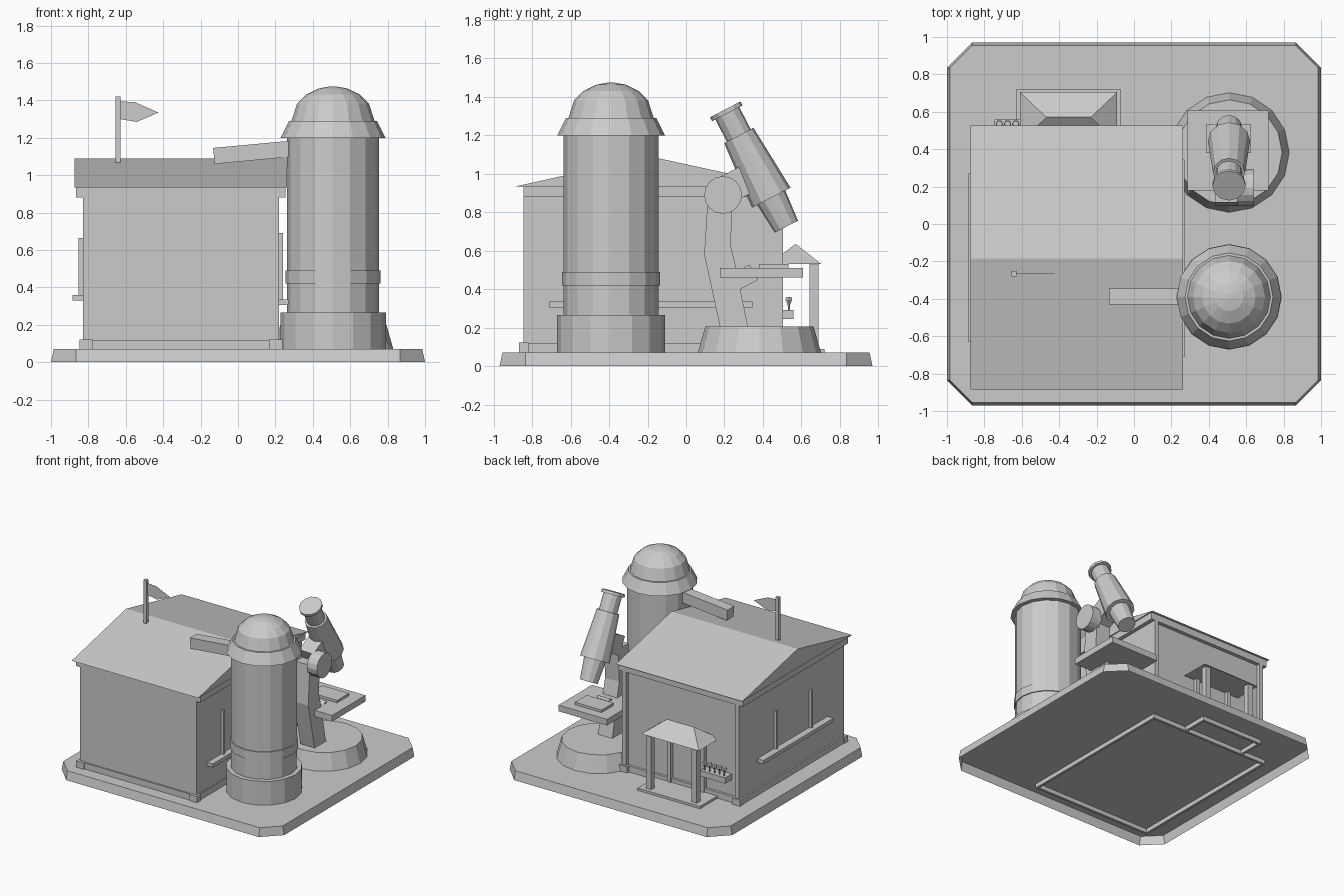
import bpy, bmesh, math
from mathutils import Matrix

cube = bpy.data.objects.get("Cube")
if cube:
    bpy.data.objects.remove(cube, do_unlink=True)

grey = bpy.data.materials.new("plain_grey")
grey.use_nodes = True
grey.diffuse_color = (0.6, 0.6, 0.6, 1)
grey.node_tree.nodes["Principled BSDF"].inputs["Base Color"].default_value = (0.6, 0.6, 0.6, 1)
GROUND = 0.071


def loft(name, rings, place=None, bottom=True):
    """Skin a stack of matching closed rings and cap the ends."""
    bm = bmesh.new()
    rows = [[bm.verts.new(p) for p in ring] for ring in rings]
    n = len(rows[0])
    for a, b in zip(rows, rows[1:]):
        for i in range(n):
            j = (i + 1) % n
            bm.faces.new((a[i], a[j], b[j], b[i]))
    if bottom:
        bm.faces.new(rows[0][::-1])
    bm.faces.new(rows[-1])
    bmesh.ops.recalc_face_normals(bm, faces=bm.faces)
    if place:
        bm.transform(place)
    me = bpy.data.meshes.new(name)
    bm.to_mesh(me)
    bm.free()
    me.materials.append(grey)
    ob = bpy.data.objects.new(name, me)
    bpy.context.collection.objects.link(ob)
    return ob


def box(name, x, y, z, place=None):
    rings = [[(x[0], y[0], h), (x[1], y[0], h), (x[1], y[1], h), (x[0], y[1], h)] for h in z]
    return loft(name, rings, place)


def lathe(name, profile, sides, place):
    """Turn (radius, height) points about the local z axis."""
    turn = [2 * math.pi * i / sides for i in range(sides)]
    return loft(name, [[(r * math.cos(a), r * math.sin(a), h) for a in turn] for r, h in profile], place)


def prism(name, x, outline):
    """Extrude a (y, z) outline along x."""
    return loft(name, [[(px, y, z) for y, z in outline] for px in x])


def at(x, y, z, axis="X", degrees=0):
    return Matrix.Translation((x, y, z)) @ Matrix.Rotation(math.radians(degrees), 4, axis)


# Ground slab with clipped corners, open underneath
def octagon(w, d, c, z):
    return [(-w, -d + c, z), (-w + c, -d, z), (w - c, -d, z), (w, -d + c, z),
            (w, d - c, z), (w - c, d, z), (-w + c, d, z), (-w, d - c, z)]


loft("ground_slab", [octagon(1, 0.97, 0.135, 0), octagon(0.985, 0.955, 0.12, 0.07)], bottom=False)

# Footings below the house and porch outlines
footings = [((-0.845, 0.235), (-0.86, -0.84)), ((-0.845, 0.235), (0.49, 0.51)),
            ((-0.845, -0.825), (-0.85, 0.5)), ((0.215, 0.235), (-0.85, 0.5)),
            ((-0.63, -0.61), (0.5, 0.71)), ((-0.09, -0.07), (0.5, 0.71)),
            ((-0.63, -0.07), (0.7, 0.72))]
for i, (x, y) in enumerate(footings):
    box(f"footing_{i}", x, y, (0.035, 0.069))

# House with recessed back wall, corner posts and gabled roof
box("house_walls", (-0.83, 0.22), (-0.845, 0.475), (GROUND, 0.93))
box("house_plinth", (-0.843, 0.23), (-0.858, 0.495), (GROUND, 0.12))
for side, x in (("right", -0.83), ("left", 0.185)):
    box("back_corner_post_" + side, (x, x + 0.035), (0.47, 0.505), (GROUND, 0.89))
    for end, y in (("front", (-0.868, -0.82)), ("back", (0.47, 0.518))):
        box(f"{end}_post_foot_{side}", (x - 0.018, x + 0.053), y, (GROUND, 0.122))
box("eaves_band", (-0.865, 0.253), (-0.845, 0.505), (0.88, 0.935))
prism("house_roof", (-0.875, 0.262), [(-0.885, 0.935), (0.527, 0.935), (-0.185, 1.09)])

# Sills and window bars on the two gable walls
for side, x, y, z, top, gap in (("right", (-0.885, -0.82), (-0.63, 0.27), 0.33, 0.665, 0.225),
                                ("left", (0.21, 0.27), (-0.71, 0.345), 0.305, 0.69, 0.34)):
    box("window_sill_" + side, x, y, (z, z + 0.03))
    bar = (-0.852, -0.825) if side == "right" else (0.215, 0.241)
    for i, s in enumerate((-1, 1)):
        mid = (y[0] + y[1]) / 2 + s * gap
        box(f"window_bar_{side}_{i}", bar, (mid - 0.01, mid + 0.01), (z + 0.03, top))

# Porch
box("porch_floor", (-0.63, -0.07), (0.47, 0.72), (GROUND, 0.09))
for i, s in enumerate((-1, 1)):
    x = -0.35 + s * 0.205
    box(f"porch_front_post_{i}", (x - 0.023, x + 0.023), (0.642, 0.688), (0.08, 0.54))
    x = -0.35 + s * 0.15
    box(f"porch_back_post_{i}", (x - 0.015, x + 0.015), (0.47, 0.505), (0.08, 0.54))


def hip(w, y0, y1, z):
    return [(-0.35 - w, y0, z), (-0.35 + w, y0, z), (-0.35 + w, y1, z), (-0.35 - w, y1, z)]


loft("porch_roof", [hip(0.26, 0.435, 0.705, 0.53), hip(0.12, 0.569, 0.571, 0.635)])

# Flower box with small plants
box("flower_box", (-0.745, -0.52), (0.47, 0.56), (0.245, 0.292))
for i in range(5):
    lathe(f"flower_{i}", [(0.005, 0.285), (0.007, 0.32), (0.02, 0.345), (0.017, 0.36)], 6,
          at(-0.72 + i * 0.044, 0.535, 0))

# Flag on the roof
box("flag_pole", (-0.655, -0.627), (-0.28, -0.252), (1.03, 1.42))
pennant = [(-0.63, 1.395), (-0.55, 1.39), (-0.425, 1.335), (-0.54, 1.285), (-0.63, 1.3)]
loft("flag_cloth", [[(x, y, z) for x, z in pennant] for y in (-0.267, -0.265)])

# Round tower with domed cap and side beam
tower = at(0.508, -0.39, 0)
lathe("tower_foot", [(0.282, GROUND), (0.282, 0.265)], 16, tower)
lathe("tower_body", [(0.246, 0.2), (0.246, 1.21)], 16, tower)
lathe("tower_band", [(0.254, 0.42), (0.254, 0.49)], 16, tower)
dome = [(0.222 * math.cos(a), 1.29 + 0.185 * math.sin(a))
        for a in (math.radians(d) for d in (0, 30, 50, 70, 86))]
lathe("tower_cap", [(0.24, 1.2), (0.28, 1.2), (0.235, 1.29)] + dome, 16, tower)
box("tower_beam", (-0.24, 0.24), (-0.043, 0.043), (-0.043, 0.043),
    at(0.11, -0.387, 1.125, "Y", -5.3))

# Microscope foot, arm and side joint
lathe("microscope_foot", [(0.32, GROUND), (0.282, 0.205)], 16, at(0.51, 0.382, 0))
prism("microscope_arm", (0.437, 0.565),
      [(0.18, 0.19), (0.325, 0.19), (0.255, 0.535), (0.232, 0.63), (0.245, 0.9), (0.115, 0.9),
       (0.095, 0.58)])
lathe("microscope_joint", [(0.098, -0.045), (0.098, 0.045)], 16, at(0.597, 0.193, 0.89, "Y", 90))

# Stage, slide and bracket
box("microscope_stage", (0.285, 0.72), (0.178, 0.608), (0.46, 0.51))
box("microscope_slide", (0.385, 0.625), (0.38, 0.533), (0.5, 0.53))
box("stage_bracket", (0.45, 0.56), (-0.09, 0.06), (-0.045, 0.045), at(0, 0.3, 0.46, "X", 28))

# Tilted viewing tube
tube = at(0.508, 0.522, 0.725, "X", 27.5)
lathe("tube_lens", [(0.068, 0), (0.083, 0.18)], 12, tube)
lathe("tube_barrel", [(0.113, 0.17), (0.086, 0.535)], 12, tube)
lathe("tube_neck", [(0.07, 0.52), (0.07, 0.67)], 12, tube)
lathe("tube_eyepiece", [(0.089, 0.665), (0.089, 0.688)], 12, tube)
box("tube_mount", (0.437, 0.565), (-0.09, 0.09), (-0.08, 0.07), at(0, 0.272, 0.955, "X", 27.5))
